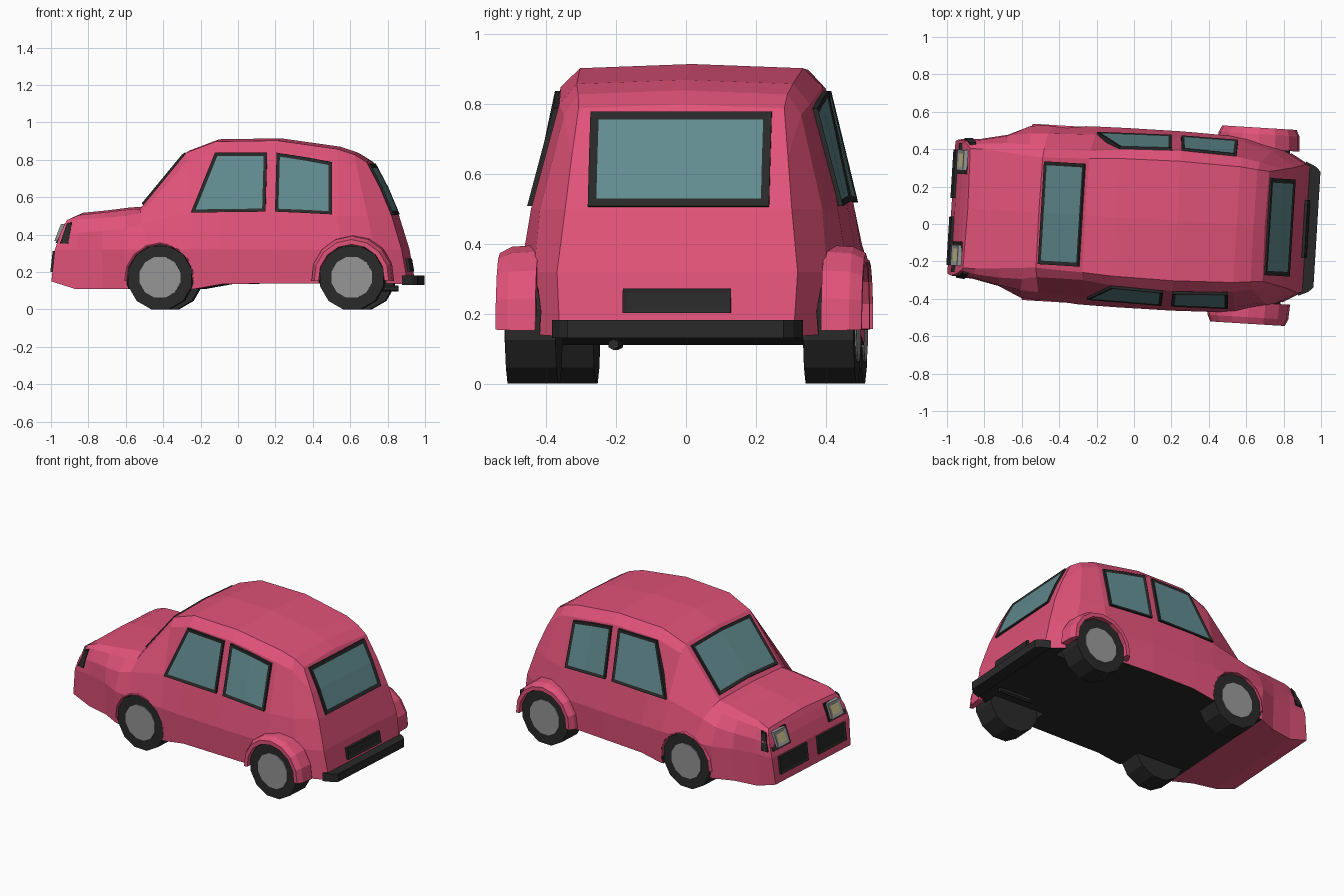
import bpy, bmesh
from math import radians, cos, sin
from mathutils import Matrix, Vector
from mathutils.bvhtree import BVHTree

if "Cube" in bpy.data.objects:
    bpy.data.objects.remove(bpy.data.objects["Cube"])

# The car is built along x (nose at -x), then turned slightly
PLACE = Matrix.Translation((0, 0.03, 0)) @ Matrix.Rotation(radians(-3.5), 4, 'Z')


def material(name, r, g, b):
    m = bpy.data.materials.new(name)
    m.diffuse_color = (r, g, b, 1)
    m.use_nodes = True
    m.node_tree.nodes["Principled BSDF"].inputs["Base Color"].default_value = m.diffuse_color
    return m


PINK = material("pink_paint", 0.75, 0.085, 0.19)
DARK = material("dark_trim", 0.022, 0.022, 0.022)
GLASS = material("teal_glass", 0.12, 0.26, 0.28)
LENS = material("lamp_lens", 0.60, 0.52, 0.25)
GREY = material("grey_metal", 0.30, 0.30, 0.30)


def finish(bm, name, mats, fix=True):
    if fix:
        bmesh.ops.recalc_face_normals(bm, faces=bm.faces)
    bm.transform(PLACE)
    me = bpy.data.meshes.new(name)
    bm.to_mesh(me)
    bm.free()
    for m in mats:
        me.materials.append(m)
    ob = bpy.data.objects.new(name, me)
    bpy.context.collection.objects.link(ob)
    return ob


def disc(name, centre, r, depth, sides, mat, axis='X'):
    """Cylinder lying along y (turned about X) or along x (turned about Y)."""
    bm = bmesh.new()
    bmesh.ops.create_cone(bm, cap_ends=True, segments=sides, radius1=r, radius2=r, depth=depth)
    bm.transform(Matrix.Rotation(radians(180 / sides), 4, 'Z'))
    bm.transform(Matrix.Translation(centre) @ Matrix.Rotation(radians(90), 4, axis))
    return finish(bm, name, [mat])


# Body stations: x top, x bottom, z top, z shoulder, z belt, z sill,
# then half widths at roof, shoulder, belt and door
STATIONS = [
    (-.89, -.978, .49, .455, .40, .15, .32, .335, .355, .365),
    (-.83, -.85, .517, .48, .41, .11, .32, .35, .37, .375),
    (-.70, -.70, .53, .49, .42, .11, .31, .36, .40, .405),
    (-.58, -.58, .545, .50, .43, .11, .30, .36, .42, .46),
    (-.51, -.40, .55, .515, .46, .11, .295, .345, .425, .472),
    (-.26, -.20, .85, .79, .52, .11, .305, .345, .435, .478),
    (-.10, -.06, .91, .845, .52, .135, .315, .365, .445, .48),
    (.23, .23, .915, .85, .52, .14, .32, .375, .445, .48),
    (.55, .58, .87, .80, .50, .14, .31, .36, .44, .47),
    (.64, .80, .84, .77, .50, .14, .30, .34, .405, .42),
    (.70, .93, .80, .65, .50, .135, .295, .31, .325, .345),
]


def station_ring(i):
    ut, ub, zt, zs, zb, zl, wr, ws, wb, wm = STATIONS[i]
    bulge = {0: -.025, len(STATIONS) - 1: .04}.get(i, 0)
    half = [(wr, zt - .012), (ws, zs), (wb, zb), (wm, .32), (wm - .01, zl)]
    pts = [(0, zt)] + half + [(-w, z) for w, z in reversed(half)]
    out = []
    for w, z in pts:
        t = (zt - z) / (zt - zl)
        out.append((ut + t * (ub - ut) + bulge * 4 * t * (1 - t), w, z))
    return out


# Body shell
bm = bmesh.new()
rings = [[bm.verts.new(p) for p in station_ring(i)] for i in range(len(STATIONS))]
n = len(rings[0])
for a, b in zip(rings, rings[1:]):
    for k in range(n):
        f = bm.faces.new((a[k], a[(k + 1) % n], b[(k + 1) % n], b[k]))
        if k == 5 and a[0].co.x > -.6:
            f.material_index = 1
for r in (rings[0], rings[-1]):
    bm.faces.new((r[0], r[1], r[-1]))
    for k in range(1, 5):
        bm.faces.new((r[k], r[k + 1], r[n - k - 1], r[n - k]))
bmesh.ops.recalc_face_normals(bm, faces=bm.faces)
surface = BVHTree.FromBMesh(bm)
body = finish(bm, "body", [PINK, DARK])


def on_side(s):
    return lambda x, z: surface.ray_cast(Vector((x, s, z)), Vector((0, -s, 0)))[0]


def on_end(s):
    return lambda y, z: surface.ray_cast(Vector((2 * s, y, z)), Vector((-s, 0, 0)))[0]


def on_top(x, y):
    return surface.ray_cast(Vector((x, y, 2)), Vector((0, 0, -1)))[0]


def panel(name, cast, pairs, frame, fill, out, border=.02, lift=.01):
    """Framed strip lying on the body, through pairs of points."""
    bm = bmesh.new()
    rows = [[bm.verts.new(cast(*p)) for p in pair] for pair in pairs]
    for (a, b), (c, d) in zip(rows, rows[1:]):
        bm.faces.new((a, b, d, c))
    bmesh.ops.recalc_face_normals(bm, faces=bm.faces)
    out = Vector(out)
    if sum(f.normal.dot(out) for f in bm.faces) < 0:
        bmesh.ops.reverse_faces(bm, faces=bm.faces)
    bm.normal_update()
    for v, nrm in [(v, v.normal.copy()) for v in bm.verts]:
        v.co += nrm * lift
    inner = list(bm.faces)
    bmesh.ops.inset_region(bm, faces=inner, thickness=border, depth=-.004,
                           use_boundary=True, use_even_offset=True)
    for f in inner:
        f.material_index = 1
    rim = [e for e in bm.edges if e.is_boundary]
    for g in bmesh.ops.extrude_edge_only(bm, edges=rim)["geom"]:
        if isinstance(g, bmesh.types.BMVert):
            g.co -= out.normalized() * (lift + .015)
    finish(bm, name, [frame, fill])


# Windscreen, rear window and rear plate
panel("windscreen", on_top, [((-.49, y), (-.275, y)) for y in (-.275, 0, .275)],
      DARK, GLASS, (-1, 0, 1), .02, .012)
panel("rear_window", on_end(1), [((-.26, z), (.26, z)) for z in (.775, .65, .505)],
      DARK, GLASS, (1, 0, .4), .024)
panel("rear_plate", on_end(1), [((-.155, z), (.155, z)) for z in (.27, .20)],
      DARK, DARK, (1, 0, 0), .012, .016)

for s, side in ((-1, "right"), (1, "left")):
    # Side windows
    panel("front_window_" + side, on_side(s),
          [((-.225, .515), (-.10, .835)), ((.175, .52), (.18, .835))],
          DARK, GLASS, (0, s, 0), .018, .014)
    panel("back_window_" + side, on_side(s),
          [((.225, .52), (.23, .835)), ((.38, .513), (.38, .812)), ((.53, .505), (.525, .785))],
          DARK, GLASS, (0, s, 0), .018, .014)
    # Nose: lamp surround, headlight, grille
    panel("lamp_surround_" + side, on_end(-1),
          [((s * .18, z), (s * .345, z)) for z in (.455, .35)], DARK, DARK, (-1, 0, 0), .01, .01)
    panel("lamp_side_" + side, on_side(s),
          [((-.93, .35), (-.895, .455)), ((-.885, .35), (-.865, .465))],
          DARK, DARK, (0, s, 0), .008, .01)
    panel("headlight_" + side, on_end(-1),
          [((s * .20, z), (s * .31, z)) for z in (.45, .36)], GREY, LENS, (-1, 0, 0), .02, .02)
    panel("grille_" + side, on_end(-1),
          [((s * .05, z), (s * .31, z)) for z in (.31, .20)], DARK, DARK, (-1, 0, 0), .012, .014)


def arch(name, x, s, v_in, v_out, R):
    """Wheel arch lip: a section swept over the top of the wheel."""
    section = [(.176, v_in), (R, v_in), (R - .005, v_out - .035), (R - .022, v_out), (.176, v_out)]
    bm = bmesh.new()
    loops = []
    for k in range(9):
        a = radians(-5 + 190 * k / 8)
        loops.append([bm.verts.new((x + r * cos(a), s * v, .172 + (r * 1.07 - .0123) * sin(a)))
                      for r, v in section])
    for a, b in zip(loops, loops[1:]):
        for k in range(5):
            bm.faces.new((a[k], a[(k + 1) % 5], b[(k + 1) % 5], b[k]))
    bm.faces.new(loops[0])
    bm.faces.new(loops[-1])
    finish(bm, name, [PINK])


# Wheels, hubs, arches and wheel wells
for end, x, v0, v1, lip, R in (("front", -.39, .31, .457, .472, .203),
                               ("rear", .64, .355, .50, .525, .222)):
    for s, side in ((-1, "right"), (1, "left")):
        tag = f"{end}_{side}"
        disc("tyre_" + tag, (x, s * (v0 + v1) / 2, .17), .176, v1 - v0, 12, DARK)
        disc("hub_" + tag, (x, s * (v1 - .01), .172), .113, .03, 12, GREY)
        arch("arch_" + tag, x, s, .41, lip, R)
        well = disc("well_cutter_" + tag, (x, s * .45, .172), .181, .30, 16, DARK)
        well.hide_render = True
        well.hide_viewport = True
        mod = body.modifiers.new("well", 'BOOLEAN')
        mod.operation = 'DIFFERENCE'
        mod.solver = 'EXACT'
        mod.material_mode = 'TRANSFER'
        mod.object = well

# Rear bumper with swept ends, and exhaust pipe
bm = bmesh.new()
plan = [(.90, -.36), (.955, -.335), (.98, -.31), (.98, .31), (.955, .335), (.90, .36)]
face = bm.faces.new([bm.verts.new((x, y, .13)) for x, y in plan])
for g in bmesh.ops.extrude_face_region(bm, geom=[face])["geom"]:
    if isinstance(g, bmesh.types.BMVert):
        g.co.z = .182
finish(bm, "rear_bumper", [DARK])
disc("exhaust", (.76, -.185, .112), .016, .22, 6, DARK, 'Y')
